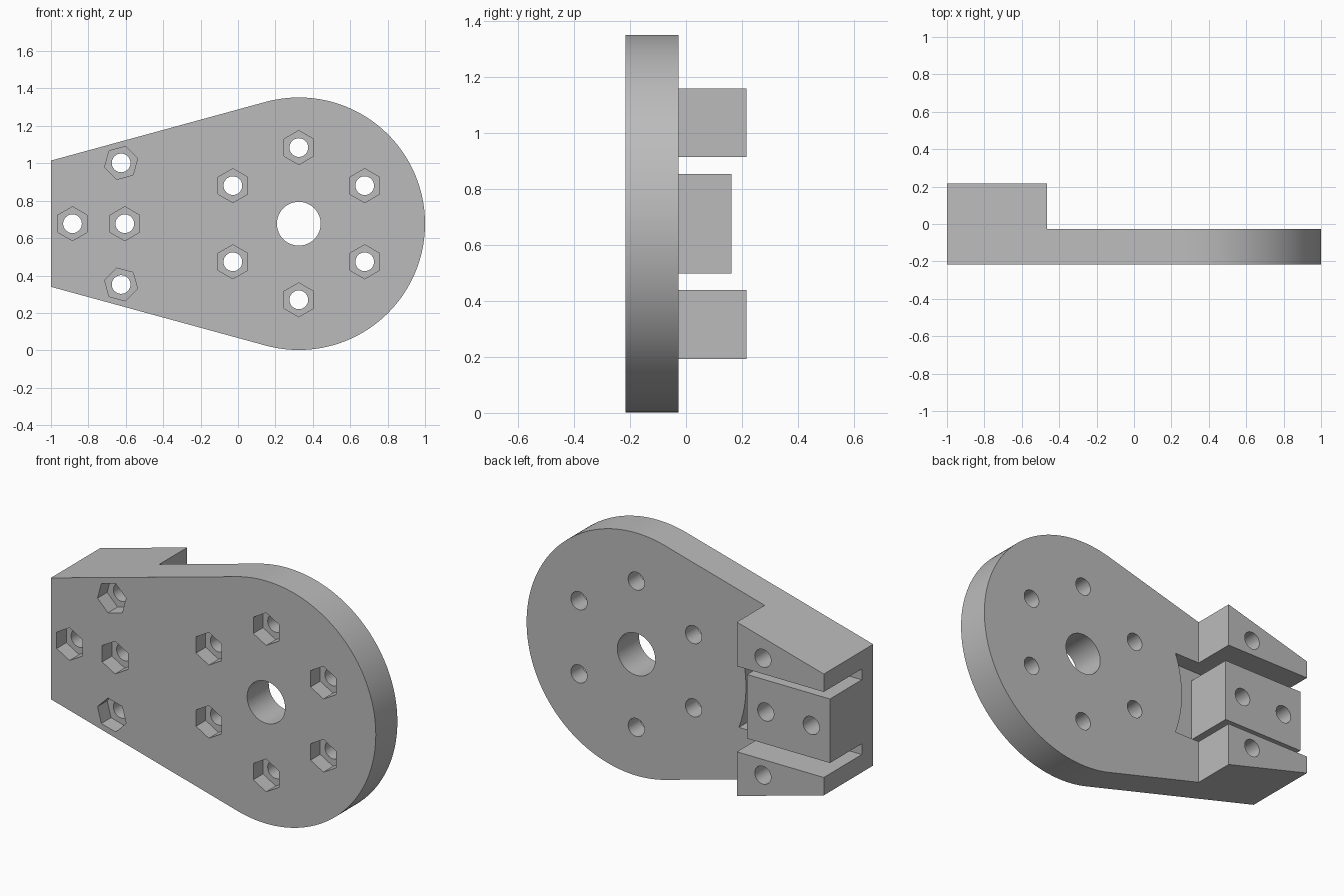
import bpy, bmesh, math

if "Cube" in bpy.data.objects:
    bpy.data.objects.remove(bpy.data.objects["Cube"])

grey = bpy.data.materials.new("plain grey")
grey.use_nodes = True
grey.diffuse_color = (0.5, 0.5, 0.5, 1)
grey.node_tree.nodes["Principled BSDF"].inputs["Base Color"].default_value = (0.5, 0.5, 0.5, 1)

CX, CZ, R = 0.325, 0.677, 0.675           # round end of the plate
FRONT, PLATE_BACK, BACK = -0.217, -0.027, 0.217
END, STEP = -1.0, -0.465                  # tail end and raised block step


def arc(cx, cz, r, a0, a1, n):
    """Points (x, z) on an arc, angles in degrees, both ends included."""
    angles = [math.radians(a0 + (a1 - a0) * i / n) for i in range(n + 1)]
    return [(cx + r * math.cos(a), cz + r * math.sin(a)) for a in angles]


def ring(cx, cz, r, n, turn=0):
    return arc(cx, cz, r, turn, turn + 360, n)[:-1]


def rect(x0, x1, z0, z1):
    return [(x0, z0), (x1, z0), (x1, z1), (x0, z1)]


def extrude(name, profile, y0, y1):
    """Solid made from an (x, z) profile pulled along y."""
    bm = bmesh.new()
    face = bm.faces.new([bm.verts.new((x, y0, z)) for x, z in profile])
    new = bmesh.ops.extrude_face_region(bm, geom=[face])["geom"]
    moved = [v for v in new if isinstance(v, bmesh.types.BMVert)]
    bmesh.ops.translate(bm, verts=moved, vec=(0, y1 - y0, 0))
    bmesh.ops.recalc_face_normals(bm, faces=bm.faces)
    mesh = bpy.data.meshes.new(name)
    bm.to_mesh(mesh)
    bm.free()
    mesh.materials.append(grey)
    obj = bpy.data.objects.new(name, mesh)
    bpy.context.collection.objects.link(obj)
    return obj


def cut(target, profile, y0, y1):
    cutter = extrude("cutter", profile, y0, y1)
    cutter.hide_render = True
    mod = target.modifiers.new("cut", "BOOLEAN")
    mod.operation, mod.solver, mod.object = "DIFFERENCE", "EXACT", cutter
    bpy.context.view_layer.objects.active = target
    bpy.ops.object.modifier_apply(modifier=mod.name)
    bpy.data.objects.remove(cutter)


# Tapered body: straight tail sides run tangent into the round end
half_end = R / 2
reach = math.hypot(CX - END, half_end)
tangent = 180 - math.degrees(math.atan2(half_end, CX - END) + math.acos(R / reach))
outline = [(END, CZ + half_end), (END, CZ - half_end)] + arc(CX, CZ, R, -tangent, tangent, 96)
body = extrude("clamp_plate", outline, FRONT, BACK)

# Thin the plate beyond the raised tail
cut(body, rect(STEP, 1.2, -0.2, 1.6), PLATE_BACK, 0.4)

# Channel round the middle block, ending in an arc against the round end
GAP, MID, MID_END = 0.238, 0.178, -0.49
bend = math.degrees(math.asin(GAP / R))
channel = arc(CX, CZ, R, 180 - bend, 180 + bend, 16)
channel += [(-1.1, CZ - GAP), (-1.1, CZ - MID), (MID_END, CZ - MID),
            (MID_END, CZ + MID), (-1.1, CZ + MID), (-1.1, CZ + GAP)]
cut(body, channel, -0.117, 0.4)

# Lower the middle block
cut(body, rect(-1.1, -0.477, CZ - 0.2, CZ + 0.2), 0.163, 0.4)

# Centre bore
cut(body, ring(CX, CZ, 0.117, 48), -0.4, 0.4)

# Bolt holes with hexagonal nut pockets: six round the bore, four in the tail
bolts = [(x, z, 30) for x, z in ring(CX, CZ, 0.407, 6, 30)]
bolts += [(-0.885, CZ, 30), (-0.605, CZ, 30)]
bolts += [(-0.625, CZ + s * 0.325, 30 - s * 15) for s in (1, -1)]
for x, z, turn in bolts:
    cut(body, ring(x, z, 0.05, 32), -0.4, 0.4)
    cut(body, ring(x, z, 0.091, 6, turn), -0.4, FRONT + 0.085)

# Smooth round walls, crisp edges
bpy.ops.object.select_all(action="DESELECT")
body.select_set(True)
bpy.context.view_layer.objects.active = body
bpy.ops.object.shade_smooth_by_angle(angle=math.radians(30))
